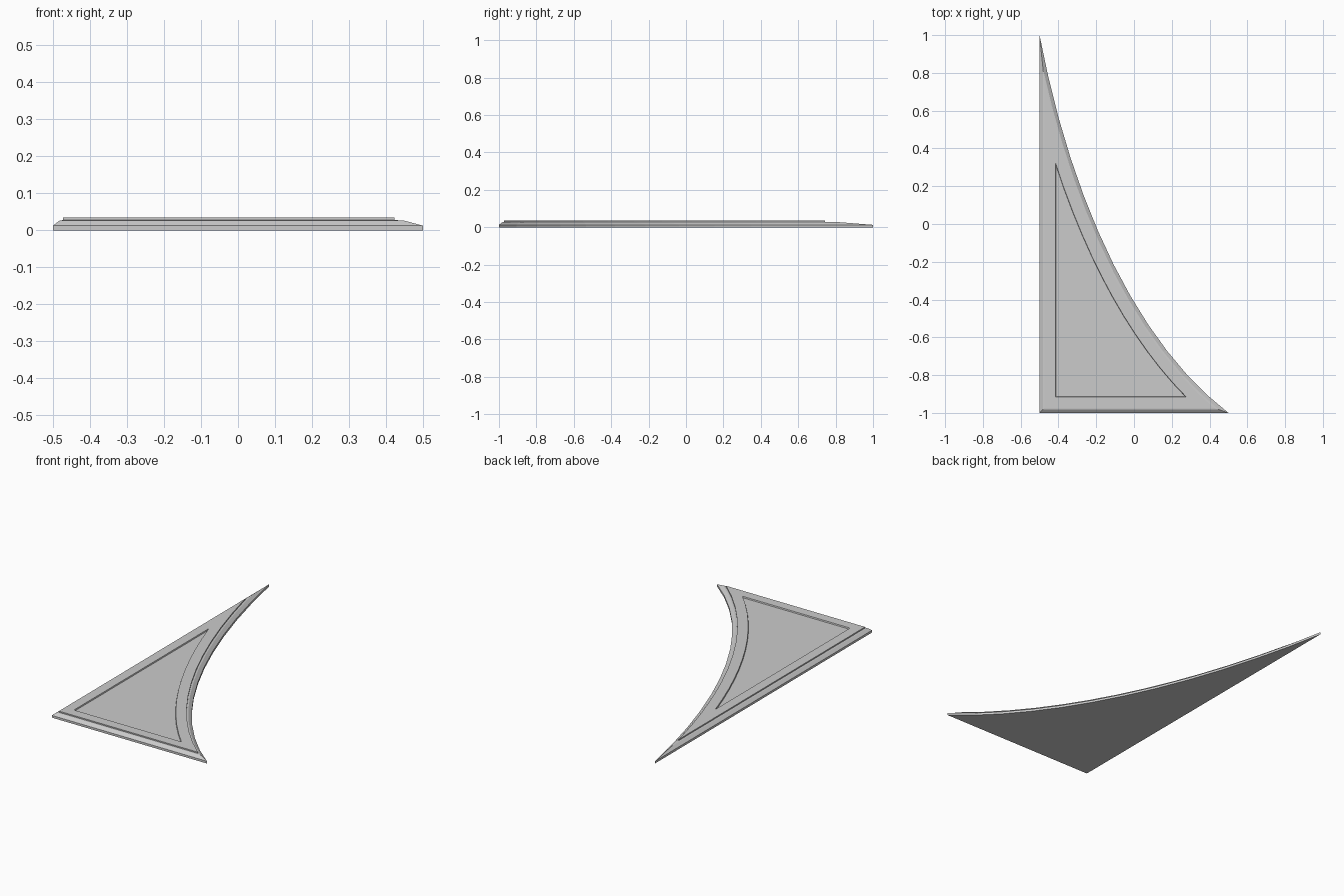
import bpy, bmesh, math

if "Cube" in bpy.data.objects:
    bpy.data.objects.remove(bpy.data.objects["Cube"])

SEG = 12                      # segments along the concave edge
HALF = math.radians(24.3)     # half angle of the arc before stretching y by 2
R = math.sqrt(0.5) / math.sin(HALF)
C = 0.5 + R * math.cos(HALF) / math.sqrt(2)


def curve(t, d):
    """Point on the concave edge at t (0 = rear tip, 1 = right tip), moved inward by d."""
    a = math.radians(225) + HALF * (2 * t - 1)
    x, y = C + R * math.cos(a) - 0.5, 2 * (C + R * math.sin(a)) - 1
    nx, ny = 2 * math.cos(a), math.sin(a)
    n = math.hypot(nx, ny)
    return x + d * nx / n, y + d * ny / n


def solve(test):
    """Bisect for the parameter where test switches from False to True."""
    lo, hi = 0.0, 1.0
    for _ in range(40):
        mid = (lo + hi) / 2
        if test(mid):
            hi = mid
        else:
            lo = mid
    return (lo + hi) / 2


def outline(d):
    """Plate outline inset by d on all three sides."""
    t0 = solve(lambda t: curve(t, d)[0] > -0.5 + d) if d else 0.0
    t1 = solve(lambda t: curve(t, d)[1] < -1 + d) if d else 1.0
    arc = [curve(t0 + (t1 - t0) * i / SEG, d) for i in range(SEG + 1)]
    return [(-0.5 + d, -1 + d)] + arc[::-1]


# Edge profile as (inset, height): side, bevel, ledge, raised rim, recessed panel
PROFILE = [(0, 0), (0, 0.013), (0.018, 0.027), (0.027, 0.028),
           (0.027, 0.035), (0.084, 0.035), (0.086, 0.028)]

bm = bmesh.new()
rings = [[bm.verts.new((x, y, z)) for x, y in outline(d)] for d, z in PROFILE]
for lower, upper in zip(rings, rings[1:]):
    for i in range(len(lower)):
        j = (i + 1) % len(lower)
        bm.faces.new((lower[i], lower[j], upper[j], upper[i]))
bm.faces.new(rings[0][::-1])
bm.faces.new(rings[-1])
bmesh.ops.recalc_face_normals(bm, faces=bm.faces)

mesh = bpy.data.meshes.new("curved_corner_plate")
bm.to_mesh(mesh)
bm.free()
plate = bpy.data.objects.new("curved_corner_plate", mesh)
bpy.context.collection.objects.link(plate)
